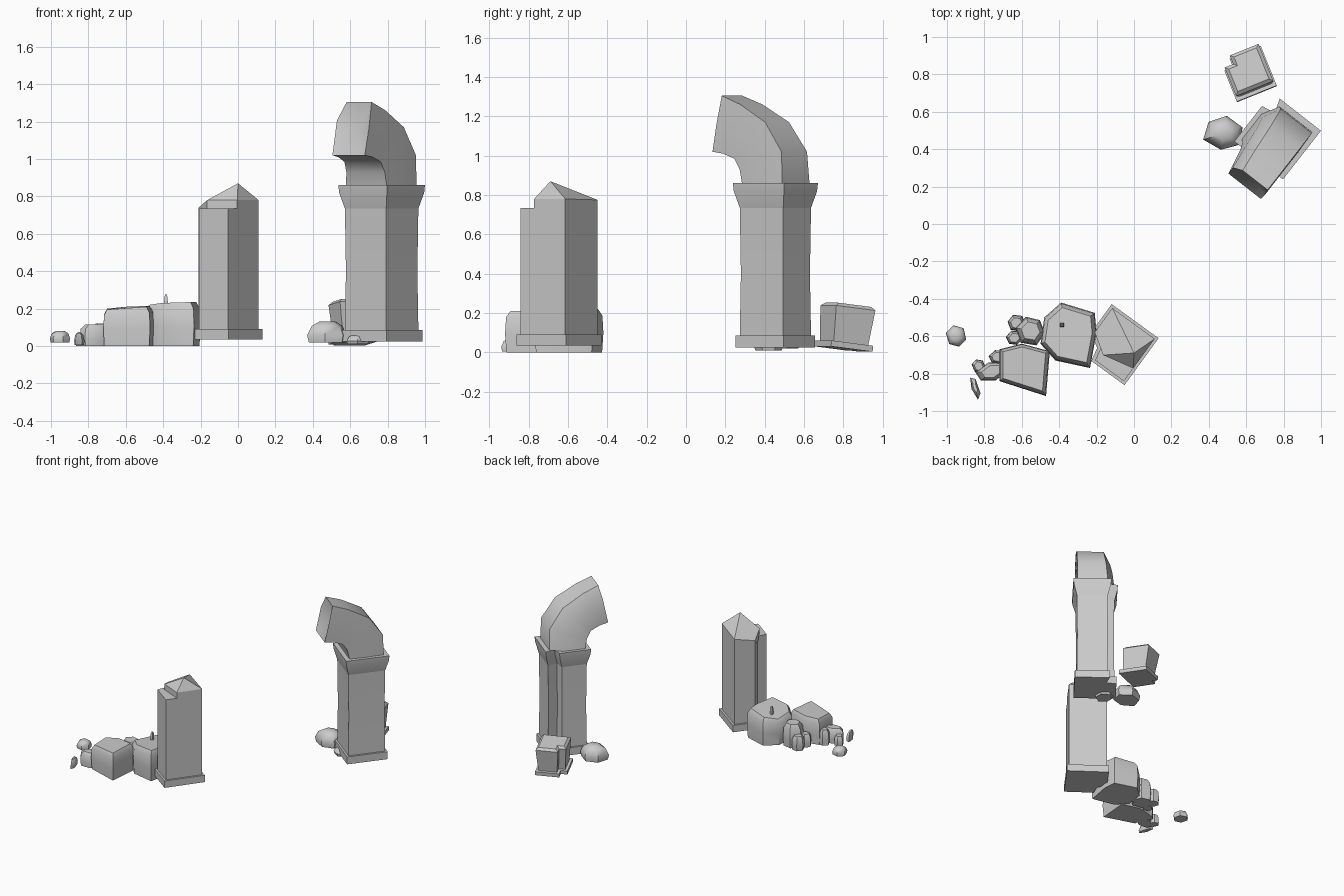
import bpy
import bmesh
import math
import random

random.seed(4)
default_cube = bpy.data.objects.get("Cube")
if default_cube:
    bpy.data.objects.remove(default_cube, do_unlink=True)

stone_grey = bpy.data.materials.new("stone_grey")
stone_grey.use_nodes = True
colour = (0.6, 0.6, 0.6, 1)
stone_grey.diffuse_color = colour
stone_grey.node_tree.nodes["Principled BSDF"].inputs["Base Color"].default_value = colour


def loft(name, rings, location=(0, 0, 0), turn=0, tilt=0, apex=None, angle=40):
    """Skin equal-length rings of points and close both ends, the last one with an optional apex."""
    bm = bmesh.new()
    loops = [[bm.verts.new(point) for point in ring] for ring in rings]
    count = len(loops[0])
    for lower, upper in zip(loops, loops[1:]):
        for i in range(count):
            j = (i + 1) % count
            bm.faces.new((lower[i], lower[j], upper[j], upper[i]))
    bm.faces.new(loops[0][::-1])
    if apex:
        tip = bm.verts.new(apex)
        for i in range(count):
            bm.faces.new((loops[-1][i], loops[-1][(i + 1) % count], tip))
    else:
        bm.faces.new(loops[-1])
    bmesh.ops.recalc_face_normals(bm, faces=bm.faces)
    mesh = bpy.data.meshes.new(name)
    bm.to_mesh(mesh)
    bm.free()
    mesh.materials.append(stone_grey)
    obj = bpy.data.objects.new(name, mesh)
    bpy.context.collection.objects.link(obj)
    obj.location = location
    obj.rotation_euler = (0, tilt, math.radians(turn))
    bpy.ops.object.select_all(action="DESELECT")
    obj.select_set(True)
    bpy.context.view_layer.objects.active = obj
    bpy.ops.object.shade_smooth_by_angle(angle=math.radians(angle))
    return obj


def notched(half, z, a, b, c):
    """Square outline with one corner broken away."""
    h = half
    flat = [(h, -h), (h, h), (-h, h), (-h, a - h), (c - h, c - h), (b - h, -h)]
    return [(x, y, z) for x, y in flat]


def block(name, levels, notch, **place):
    """Stack of notched squares, given as (half width, height) pairs."""
    return loft(name, [notched(half, z, *notch) for half, z in levels], **place)


def stone(name, x, y, rx, ry, z0, z1, turn=0, sides=6, top=0.6, rough=0.1):
    """Faceted rubble with a wide foot and a narrower crown."""
    wobble = [1 + random.uniform(-rough, rough) for _ in range(sides)]
    rings = []
    for scale, level in ((0.92, 0), (1, 0.35), (0.5 + top / 2, 0.8), (top * 0.75, 1)):
        ring = []
        for i, w in enumerate(wobble):
            t = math.tau * (i + 0.5) / sides
            r = scale * w
            ring.append((rx * r * math.cos(t), ry * r * math.sin(t), z0 + (z1 - z0) * level))
        rings.append(ring)
    return loft(name, rings, (x, y, 0), turn)


def chunk(name, outline, heights, lean):
    """Large fallen piece: straight sides, softened uneven crown."""
    cx = sum(p[0] for p in outline) / len(outline)
    cy = sum(p[1] for p in outline) / len(outline)
    rings = []
    for scale, level in ((0.96, 0), (1, 0.45), (0.97, 0.85), (0.84, 1)):
        rings.append([(cx + (x - cx) * scale + lean * level, cy + (y - cy) * scale, h * level)
                      for (x, y), h in zip(outline, heights)])
    return loft(name, rings)


# Short broken pillar
short = dict(location=(-0.085, -0.645, 0), turn=-36)
short_notch = (0.12, 0.09, 0.075)
block("short_plinth", [(0.155, 0.035), (0.155, 0.09)], short_notch, **short)
block("short_shaft", [(0.14, 0.09), (0.14, 0.735)], short_notch, **short)
crown = [(0.14, -0.055, 0.78), (0.14, 0.14, 0.78), (-0.14, 0.14, 0.775),
         (-0.14, -0.02, 0.74), (-0.032, -0.092, 0.78)]
loft("short_broken_top", [[(x, y, 0.7) for x, y, z in crown], crown],
     apex=(0.095, 0.014, 0.87), angle=25, **short)

# Tall pillar with capital
tall = dict(location=(0.768, 0.47, 0), turn=-128)
tall_notch = (0.05, 0.09, 0.076)
block("tall_plinth", [(0.155, 0.025), (0.155, 0.085)], tall_notch, **tall)
block("tall_shaft", [(0.14, 0.085), (0.136, 0.4), (0.14, 0.74)], tall_notch, **tall)
block("tall_capital", [(0.14, 0.735), (0.162, 0.82), (0.165, 0.86)], tall_notch, **tall)

# Springing of the arch, as outer and inner points along its bend
bend = [((-0.13, 0.86), (0.13, 0.86)), ((-0.125, 1.02), (0.145, 0.93)),
        ((-0.02, 1.17), (0.18, 0.985)), ((0.14, 1.26), (0.25, 1.01)),
        ((0.26, 1.305), (0.32, 1.02))]
rings = []
for i, (outer, inner) in enumerate(bend):
    narrow = 0.07 * i / len(bend)
    ring = []
    for mix, w in ((0, narrow - 0.09), (0, 0.135), (0.5, 0.14), (1, 0.135),
                   (1, narrow - 0.14), (0.35, narrow - 0.14)):
        s, z = [o + (n - o) * mix for o, n in zip(outer, inner)]
        ring.append((s, w, z))
    rings.append(ring)
loft("broken_arch", rings, apex=(0.25, 0.02, 1.13), **tall)

# Fallen stub behind the tall pillar
stub = dict(location=(0.615, 0.8, 0.017), turn=-68, tilt=-0.12)
stub_notch = (0.05, 0.05, 0.05)
block("stub_plinth", [(0.115, 0), (0.115, 0.03)], stub_notch, **stub)
block("stub_shaft", [(0.095, 0.03), (0.108, 0.21), (0.09, 0.226)], stub_notch, **stub)

# Large fallen pieces beside the short pillar
chunk("near_chunk", [(-0.72, -0.67), (-0.6, -0.64), (-0.45, -0.68), (-0.47, -0.92), (-0.72, -0.84)],
      [0.2, 0.21, 0.215, 0.21, 0.195], 0.0)
chunk("far_chunk", [(-0.39, -0.42), (-0.21, -0.475), (-0.2, -0.58), (-0.235, -0.77),
                    (-0.42, -0.73), (-0.5, -0.64), (-0.48, -0.5)],
      [0.22, 0.235, 0.235, 0.235, 0.23, 0.22, 0.2], 0.0)
stone("peg", -0.385, -0.54, 0.015, 0.015, 0.2, 0.275, sides=4)

# Lower lumps broken off the large pieces
lumps = [(-0.55, -0.57, 0.08, 0.08, 0.18), (-0.63, -0.53, 0.05, 0.05, 0.11),
         (-0.64, -0.61, 0.045, 0.04, 0.1), (-0.76, -0.79, 0.09, 0.05, 0.115),
         (-0.73, -0.71, 0.05, 0.04, 0.12), (-0.83, -0.76, 0.035, 0.04, 0.075)]
for number, (x, y, rx, ry, top) in enumerate(lumps):
    stone("rubble_lump_%d" % number, x, y, rx, ry, 0, top, turn=20, top=0.85)

# Loose stones
stone("round_pebble", -0.95, -0.6, 0.056, 0.062, 0.02, 0.08, turn=15)
stone("sliver_pebble", -0.85, -0.875, 0.022, 0.068, 0.005, 0.07, turn=20, sides=5)
stone("leaning_stone", 0.48, 0.485, 0.108, 0.095, 0.02, 0.13, turn=-10, top=0.55)
stone("buried_stone", 0.64, 0.42, 0.07, 0.07, 0.01, 0.06)
